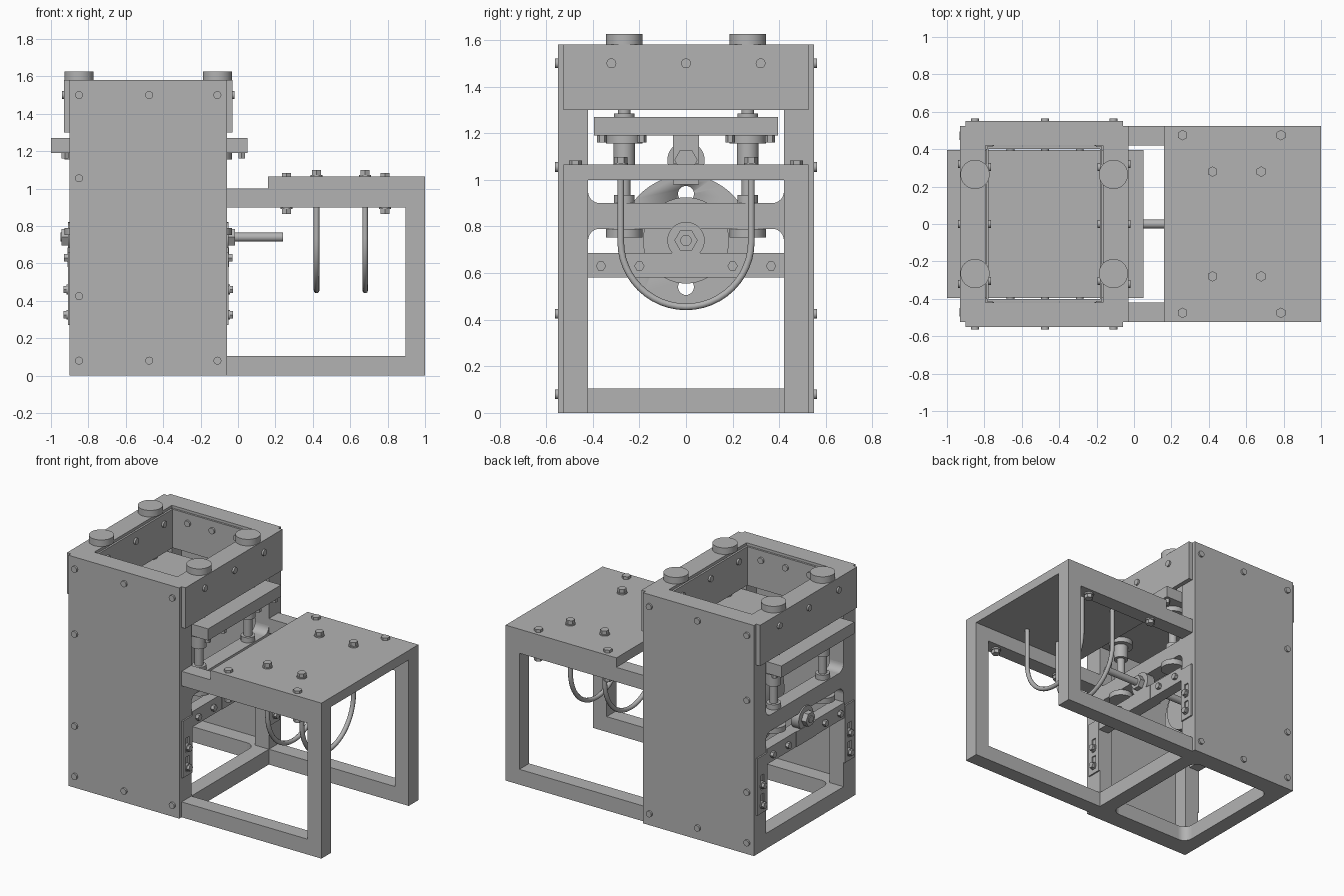
import bpy, bmesh, math
from mathutils import Vector, Matrix

if "Cube" in bpy.data.objects:
    bpy.data.objects.remove(bpy.data.objects["Cube"], do_unlink=True)

grey = bpy.data.materials.new("plain_grey")
grey.use_nodes = True
colour = (0.45, 0.45, 0.45, 1)
grey.diffuse_color = colour
grey.node_tree.nodes["Principled BSDF"].inputs["Base Color"].default_value = colour

AXES = {"x": Matrix.Rotation(math.pi / 2, 4, "Y"),
        "y": Matrix.Rotation(math.pi / 2, 4, "X"), "z": Matrix.Identity(4)}


def finish(name, bm, smooth=False):
    bmesh.ops.recalc_face_normals(bm, faces=bm.faces)
    mesh = bpy.data.meshes.new(name)
    bm.to_mesh(mesh)
    bm.free()
    mesh.materials.append(grey)
    ob = bpy.data.objects.new(name, mesh)
    bpy.context.collection.objects.link(ob)
    if smooth:
        bpy.ops.object.select_all(action="DESELECT")
        ob.select_set(True)
        bpy.context.view_layer.objects.active = ob
        bpy.ops.object.shade_smooth_by_angle(angle=math.radians(35))
    return ob


def box(name, x0, x1, y0, y1, z0, z1):
    bm = bmesh.new()
    size = Vector((x1 - x0, y1 - y0, z1 - z0))
    mid = Vector((x0 + x1, y0 + y1, z0 + z1)) / 2
    bmesh.ops.create_cube(bm, size=1, matrix=Matrix.Translation(mid) @ Matrix.Diagonal((*size, 1)))
    return finish(name, bm)


def rod(name, start, axis, length, r, sides=32):
    """Cylinder that runs from start along an axis; length may be negative."""
    bm = bmesh.new()
    mid = Vector(start)
    mid["xyz".index(axis)] += length / 2
    bmesh.ops.create_cone(bm, cap_ends=True, segments=sides, radius1=r, radius2=r,
                          depth=abs(length), matrix=Matrix.Translation(mid) @ AXES[axis])
    return finish(name, bm, sides > 8)


def fillet(name, corner, du, dv, axis, start, end, r=0.05):
    """Concave corner filler, drawn in the plane across the axis."""
    u, v = corner
    pts = [(u, v)]
    for i in range(9):
        a = i * math.pi / 16
        pts.append((u + du * r * (1 - math.sin(a)), v + dv * r * (1 - math.cos(a))))
    bm = bmesh.new()
    place = (lambda p: (start, p[0], p[1])) if axis == "x" else (lambda p: (p[0], p[1], start))
    face = bm.faces.new([bm.verts.new(place(p)) for p in pts])
    ext = bmesh.ops.extrude_face_region(bm, geom=[face])
    move = Vector((end - start, 0, 0)) if axis == "x" else Vector((0, 0, end - start))
    bmesh.ops.translate(bm, vec=move, verts=[g for g in ext["geom"] if isinstance(g, bmesh.types.BMVert)])
    return finish(name, bm, True)


BACK, FRONT = -0.90, -0.06      # tower ends
TUBE, OUT, IN = 0.105, 0.525, 0.42
ENDS = ((BACK, 1), (FRONT, -1))  # end face and inward direction
MID = (BACK + FRONT) / 2
RODX, RODY = (-0.85, -0.11), 0.265
AXLE = 0.74

# Side frames, cover panels and table rails
for s in (-1, 1):
    ys = sorted((s * IN, s * OUT))
    box("side_panel", BACK, FRONT, *sorted((s * OUT, s * 0.55)), 0, 1.58)
    box("bottom_rail", BACK, 1, *ys, 0, TUBE)
    box("table_rail", FRONT, 0.9, *ys, 0.9, 1.0)
    box("table_leg", 0.895, 1, *ys, 0, 1.0)
    box("top_side_rail", BACK, FRONT, *ys, 1.475, 1.58)
    # Cover panel screws
    for x, heights in ((-0.85, (0.08, 0.425, 1.055, 1.5)), (-0.475, (0.08, 1.5)), (-0.11, (0.08, 1.5))):
        for z in heights:
            rod("panel_screw", (x, s * 0.55, z), "y", s * 0.013, 0.021, 20)
    # Table bolts with nuts below
    for x in (0.26, 0.785):
        rod("table_bolt_head", (x, s * 0.475, 1.065), "z", 0.018, 0.028, 6)
        rod("table_bolt_washer", (x, s * 0.475, 0.9), "z", -0.01, 0.032, 24)
        rod("table_bolt_nut", (x, s * 0.475, 0.89), "z", -0.025, 0.028, 6)
    # Hopper liner walls and screws
    box("liner_side", -0.785, -0.17, *sorted((s * 0.402, s * 0.415)), 1.3, 1.565)
    for x in (-0.66, -0.475, -0.29):
        rod("liner_screw", (x, s * 0.402, 1.5), "y", -s * 0.013, 0.021, 20)

box("table_top", 0.16, 1, -OUT, OUT, 1.0, 1.065)

# Both tower ends
for face, d in ENDS:
    inner = face + d * TUBE
    xs = sorted((face, inner))
    box("bottom_cross_rail", *xs, -IN, IN, 0, TUBE)
    box("top_cross_rail", *xs, -IN, IN, 1.475, 1.58)
    box("guide_beam", *xs, -IN, IN, 0.79, 0.9)
    box("hopper_end_plate", *sorted((face, face - d * 0.03)), -OUT, OUT, 1.3, 1.58)
    box("liner_end", *sorted((inner + d * 0.005, inner + d * 0.018)), -0.402, 0.402, 1.3, 1.565)
    box("axle_bar", *sorted((face - d * 0.008, face + d * 0.07)), -IN, IN, 0.58, 0.685)
    box("axle_block", *sorted((face - d * 0.012, face + d * 0.08)), -0.105, 0.105, 0.58, 0.685)
    for y in (-0.32, 0, 0.32):
        rod("end_plate_screw", (face - d * 0.03, y, 1.5), "x", -d * 0.012, 0.021, 20)
        rod("liner_screw", (inner + d * 0.018, y * 0.95, 1.5), "x", d * 0.013, 0.021, 20)
    for y in (-0.365, -0.2, 0.2, 0.365):
        rod("bar_bolt", (face - d * 0.008, y, 0.63), "x", -d * 0.022, 0.022, 6)
    # Axle bearing and nut
    rod("axle_bearing", (face + d * 0.05, 0, AXLE), "x", -d * 0.06, 0.08)
    rod("axle_nut", (face - d * 0.01, 0, AXLE), "x", -d * 0.035, 0.05, 6)
    for s in (-1, 1):
        box("tower_post", *xs, *sorted((s * IN, s * OUT)), 0, 1.58)
        for z, dv in ((0.79, -1), (0.9, 1)):
            fillet("beam_fillet", (s * IN, z), -s, dv, "x", face, inner)
        fillet("base_fillet", (inner, s * IN), d, -s, "z", 0, TUBE, 0.06)
        # Slotted adjuster plate assembled around two slots
        px = sorted((face, face - d * 0.01))
        for a, b in ((IN, 0.454), (0.49, OUT)):
            box("slot_plate_edge", *px, *sorted((s * a, s * b)), 0.27, 0.66)
        for a, b in ((0.27, 0.3), (0.4, 0.43), (0.53, 0.66)):
            box("slot_plate_bridge", *px, *sorted((s * 0.454, s * 0.49)), a, b)
        for z in (0.325, 0.46):
            rod("slot_washer", (face, s * 0.472, z), "x", -d * 0.016, 0.026, 20)
            rod("slot_bolt", (face - d * 0.016, s * 0.472, z), "x", -d * 0.018, 0.022, 6)

# Guide columns with knobs, bushes, flanges and nuts
for x in RODX:
    for s in (-1, 1):
        y = s * RODY
        for name, z, h, r in (("guide_rod", 0.77, 0.82, 0.027), ("top_knob", 1.58, 0.045, 0.078),
                              ("guide_bush", 1.06, 0.13, 0.047), ("bush_flange", 1.155, 0.035, 0.078),
                              ("top_collar", 1.27, 0.015, 0.045), ("beam_collar", 0.9, 0.035, 0.045),
                              ("beam_flange", 0.752, 0.038, 0.078)):
            rod(name, (x, y, z), "z", h, r)

# Moving platform and its bolts
box("press_platform", -1, 0.05, -0.395, 0.395, 1.19, 1.27)
for x in (-0.925, 0.02):
    for y in (-0.36, -0.19, 0.19, 0.36):
        rod("platform_bolt", (x, y, 1.19), "z", -0.03, 0.021, 6)

# Drive shaft, flywheel with holes, and connecting rod
rod("drive_shaft", (-0.95, 0, AXLE), "x", 1.19, 0.024)
wheel = rod("flywheel", (MID - 0.07, 0, AXLE), "x", 0.05, 0.28, 64)
for dz in (-0.2, 0.2):
    cutter = rod("wheel_hole_cutter", (MID - 0.2, 0, AXLE + dz), "x", 0.4, 0.034)
    cutter.hide_render = True
    cutter.hide_set(True)
    cut = wheel.modifiers.new("hole", "BOOLEAN")
    cut.operation = "DIFFERENCE"
    cut.object = cutter
rod("eccentric", (MID - 0.02, 0, AXLE), "x", 0.06, 0.185, 48)
box("connecting_rod", MID - 0.02, MID + 0.04, -0.055, 0.055, 0.98, 1.07)
rod("rod_eye", (MID - 0.02, 0, 1.085), "x", 0.06, 0.08)
rod("rod_pin", (MID - 0.07, 0, 1.085), "x", 0.16, 0.025)
rod("rod_pin_nut", (MID + 0.06, 0, 1.085), "x", 0.03, 0.05, 6)
for x in (MID - 0.06, MID + 0.045):
    box("platform_lug", x, x + 0.015, -0.055, 0.055, 1.07, 1.19)

# U-bolts hanging from the table
for x in (0.42, 0.68):
    path = [(-0.28, 1.095)]
    path += [(-0.28 * math.cos(i * math.pi / 24), 0.735 - 0.28 * math.sin(i * math.pi / 24)) for i in range(25)]
    path += [(0.28, 1.095)]
    curve = bpy.data.curves.new("u_bolt", "CURVE")
    curve.dimensions = "3D"
    curve.bevel_depth = 0.015
    curve.bevel_resolution = 3
    curve.use_fill_caps = True
    spline = curve.splines.new("POLY")
    spline.points.add(len(path) - 1)
    for point, (y, z) in zip(spline.points, path):
        point.co = (x, y, z, 1)
    curve.materials.append(grey)
    bpy.context.collection.objects.link(bpy.data.objects.new("u_bolt", curve))
    for s in (-1, 1):
        rod("u_bolt_washer", (x, s * 0.28, 1.065), "z", 0.008, 0.032, 24)
        rod("u_bolt_nut", (x, s * 0.28, 1.073), "z", 0.025, 0.028, 6)
